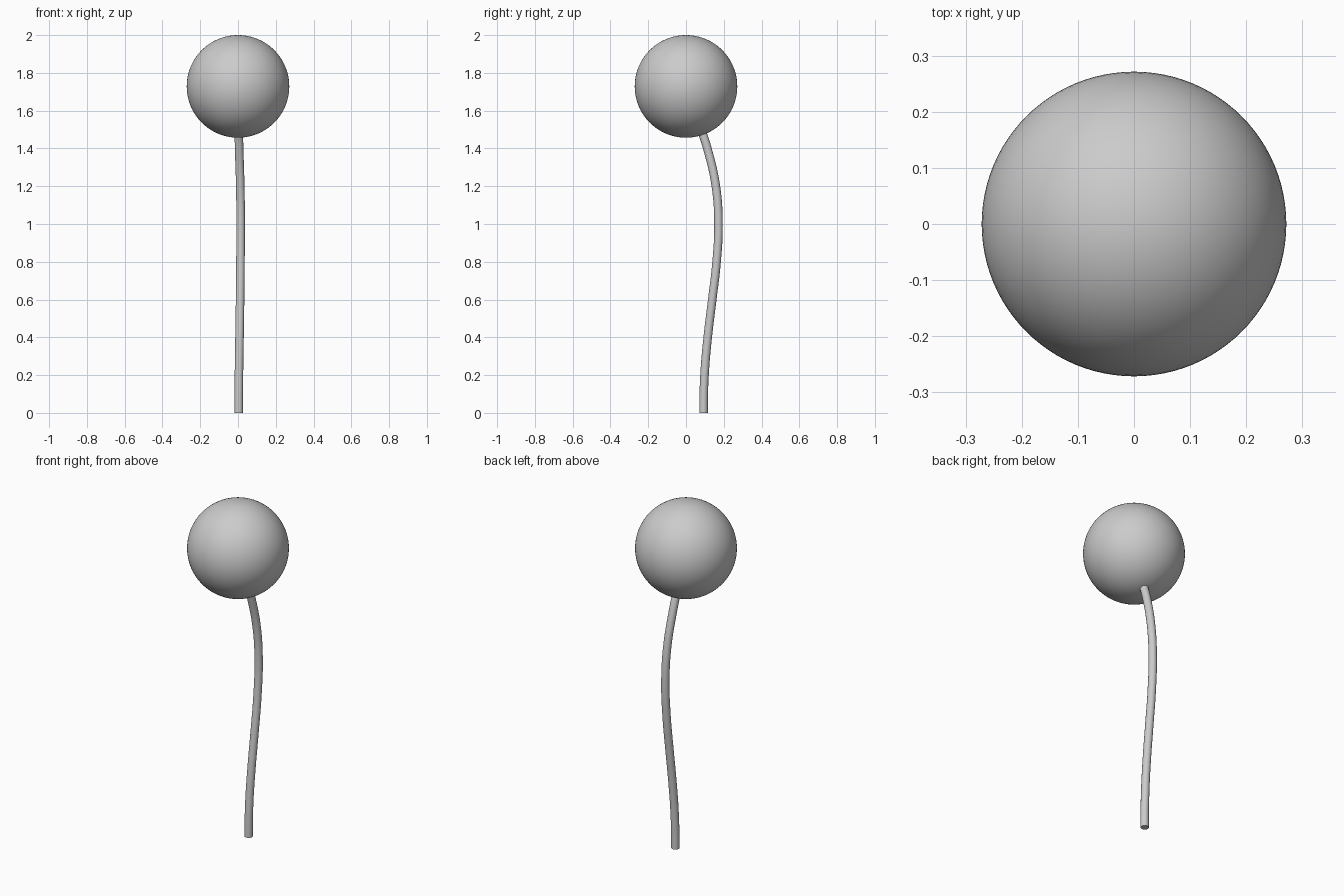
import bpy

if "Cube" in bpy.data.objects:
    bpy.data.objects.remove(bpy.data.objects["Cube"])

# Round head
R = 0.2715
bpy.ops.mesh.primitive_uv_sphere_add(segments=96, ring_count=48, radius=R, location=(0, 0, 2 - R))
head = bpy.context.object
head.name = "round_head"
bpy.ops.object.shade_smooth()

# Curved stem, its tip sunk slightly into the head
path = [(0.004, 0.093, 0.0), (0.005, 0.098, 0.2), (0.008, 0.115, 0.4), (0.011, 0.139, 0.6),
        (0.013, 0.162, 0.8), (0.014, 0.172, 1.0), (0.012, 0.158, 1.2),
        (0.006, 0.113, 1.4), (0.004, 0.087, 1.48), (0.003, 0.079, 1.50)]
curve = bpy.data.curves.new("stem_path", 'CURVE')
curve.dimensions = '3D'
curve.resolution_u = 8
curve.bevel_depth = 0.0225
curve.bevel_resolution = 6
curve.use_fill_caps = True
spline = curve.splines.new('BEZIER')
spline.bezier_points.add(len(path) - 1)
for bp, co in zip(spline.bezier_points, path):
    bp.co = co
    bp.handle_left_type = bp.handle_right_type = 'AUTO'
# Keep the foot of the stem vertical so it stands flat
foot = spline.bezier_points[0]
foot.handle_left_type = foot.handle_right_type = 'FREE'
foot.handle_left = (0.004, 0.093, -0.07)
foot.handle_right = (0.004, 0.093, 0.07)
stem = bpy.data.objects.new("stem", curve)
bpy.context.collection.objects.link(stem)

# Turn the stem into a smooth mesh with crisp end caps
bpy.ops.object.select_all(action='DESELECT')
stem.select_set(True)
bpy.context.view_layer.objects.active = stem
bpy.ops.object.convert(target='MESH')
bpy.context.object.name = "stem"
bpy.ops.object.shade_smooth_by_angle()
